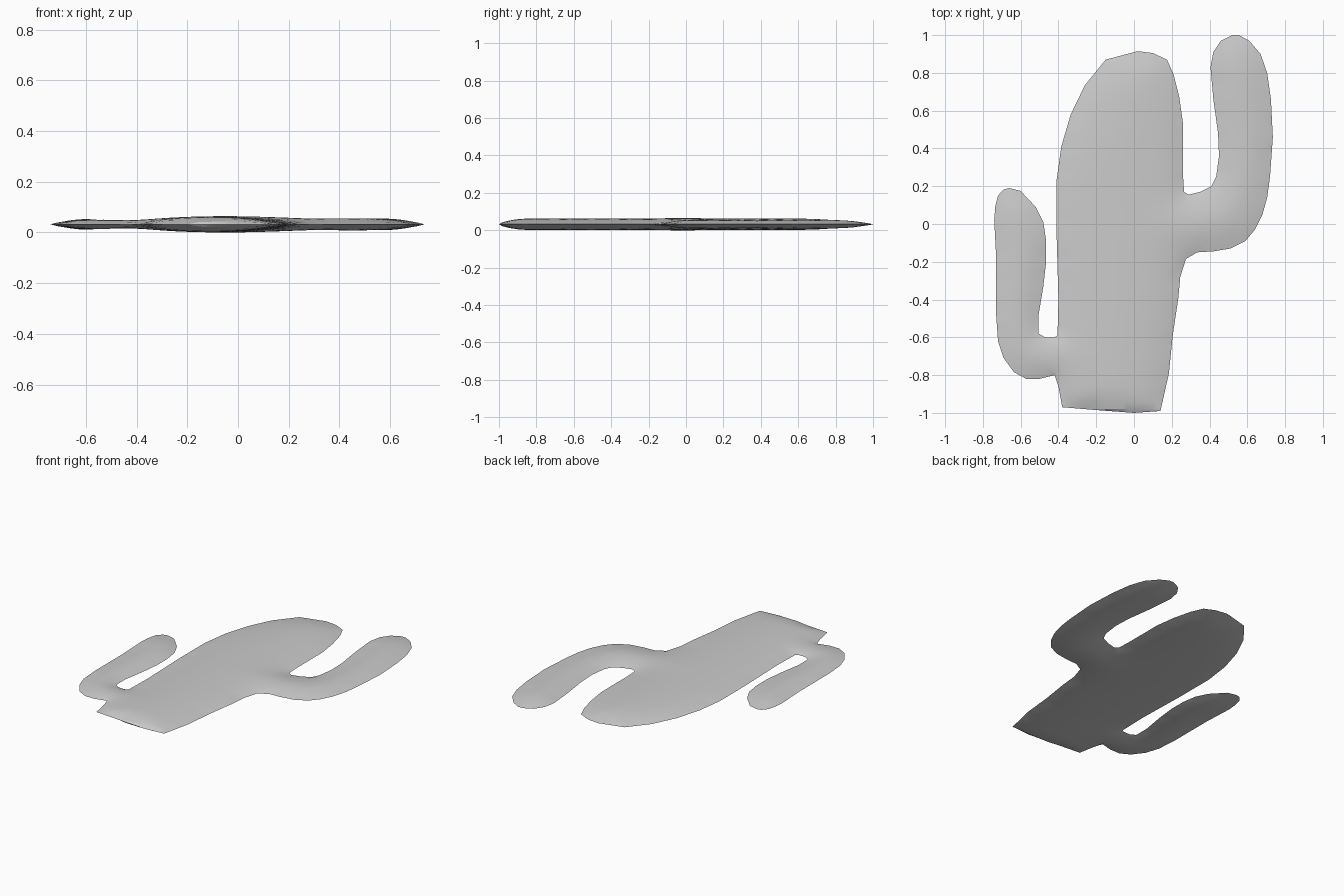
import bpy, bmesh, math
from mathutils import Vector
from mathutils.geometry import delaunay_2d_cdt, intersect_point_line

if "Cube" in bpy.data.objects:
    bpy.data.objects.remove(bpy.data.objects["Cube"])

MID, STEP = 0.034, 0.04

# Outline, in four runs going counter-clockwise
trunk_left = [(.02, .915), (-.15, .87), (-.26, .735), (-.335, .58), (-.385, .41),
              (-.41, .23), (-.41, -.05), (-.40, -.4), (-.405, -.59)]
left_arm = [(-.42, -.60), (-.47, -.60), (-.505, -.58), (-.505, -.48), (-.48, -.33),
            (-.465, -.2), (-.465, -.09), (-.48, .01), (-.52, .09), (-.60, .175),
            (-.66, .19), (-.69, .183), (-.72, .15), (-.735, .09), (-.74, .02),
            (-.73, -.17), (-.73, -.48), (-.72, -.62), (-.69, -.71), (-.635, -.785),
            (-.57, -.82), (-.5, -.82), (-.42, -.80)]
base = [(-.40, -.86), (-.38, -.97), (-.2, -.985), (0, -1), (.14, -.99),
        (.185, -.79), (.205, -.59), (.235, -.39), (.245, -.28), (.275, -.185)]
right_arm = [(.335, -.15), (.42, -.145), (.51, -.13), (.59, -.09), (.64, -.03),
             (.68, .05), (.705, .14), (.72, .25), (.735, .46), (.725, .66),
             (.705, .8), (.67, .9), (.61, .97), (.555, 1), (.52, 1), (.46, .97),
             (.42, .91), (.405, .83), (.42, .66), (.445, .48), (.45, .36),
             (.435, .25), (.41, .2), (.35, .17), (.29, .155), (.265, .17)]
trunk_right = [(.26, .25), (.26, .53), (.24, .67), (.21, .79), (.175, .87), (.1, .905)]
outline = [Vector(p) for p in trunk_left + left_arm + base + right_arm + trunk_right]
edges = list(zip(outline, outline[1:] + outline[:1]))


def depth(p):
    """Distance to the rim; the cut base rises faster than the sides."""
    best = 9
    for a, b in edges:
        q, t = intersect_point_line(p, a, b)
        q = a.lerp(b, min(1, max(0, t)))
        cut = a.y < -.965 and b.y < -.965
        best = min(best, (p - q.to_2d()).length * (2.5 if cut else 1))
    return best


def inside(p):
    hit = False
    for a, b in edges:
        if (a.y > p.y) != (b.y > p.y) and p.x < a.x + (b.x - a.x) * (p.y - a.y) / (b.y - a.y):
            hit = not hit
    return hit


# Rim points, then a staggered fill of interior points
pts = []
for a, b in edges:
    n = max(1, round((b - a).length / 0.05))
    pts += [a.lerp(b, i / n) for i in range(n)]
rim = len(pts)
for j in range(int(2 / STEP)):
    for i in range(int(1.5 / STEP) + 1):
        p = Vector((-.75 + (i + .5 * (j % 2)) * STEP, -.98 + j * STEP))
        if inside(p) and depth(p) > .018:
            pts.append(p)
loop = [(i, (i + 1) % rim) for i in range(rim)]
verts, _, faces, orig, _, _ = delaunay_2d_cdt(pts, [], [list(range(rim))], 1, 1e-5)

# Pillow-shaped upper and lower skins sharing one rim
bm = bmesh.new()
top, bottom = [], []
for v, o in zip(verts, orig):
    on_rim = any(k < rim for k in o)
    h = 0 if on_rim else .034 * (1 - math.exp(-depth(v) / .11))
    top.append(bm.verts.new((v.x, v.y, MID + h)))
    bottom.append(top[-1] if on_rim else bm.verts.new((v.x, v.y, MID - h)))
for f in faces:
    if any(top[i] is not bottom[i] for i in f):
        bm.faces.new([top[i] for i in f])
        bm.faces.new([bottom[i] for i in reversed(f)])
    else:
        bm.faces.new([top[i] for i in f])

# Soften the ridges, keeping the rim fixed
inner = [v for s in (top, bottom) for v, t, b in zip(s, top, bottom) if t is not b]
for _ in range(3):
    bmesh.ops.smooth_vert(bm, verts=inner, factor=.5, use_axis_z=True)
low = min(v.co.z for v in bm.verts)
for v in bm.verts:
    v.co.z -= low

mesh = bpy.data.meshes.new("cactus")
bm.to_mesh(mesh)
bm.free()
cactus = bpy.data.objects.new("cactus", mesh)
bpy.context.collection.objects.link(cactus)
bpy.context.view_layer.objects.active = cactus
cactus.select_set(True)
bpy.ops.object.shade_smooth_by_angle(angle=math.radians(20))
